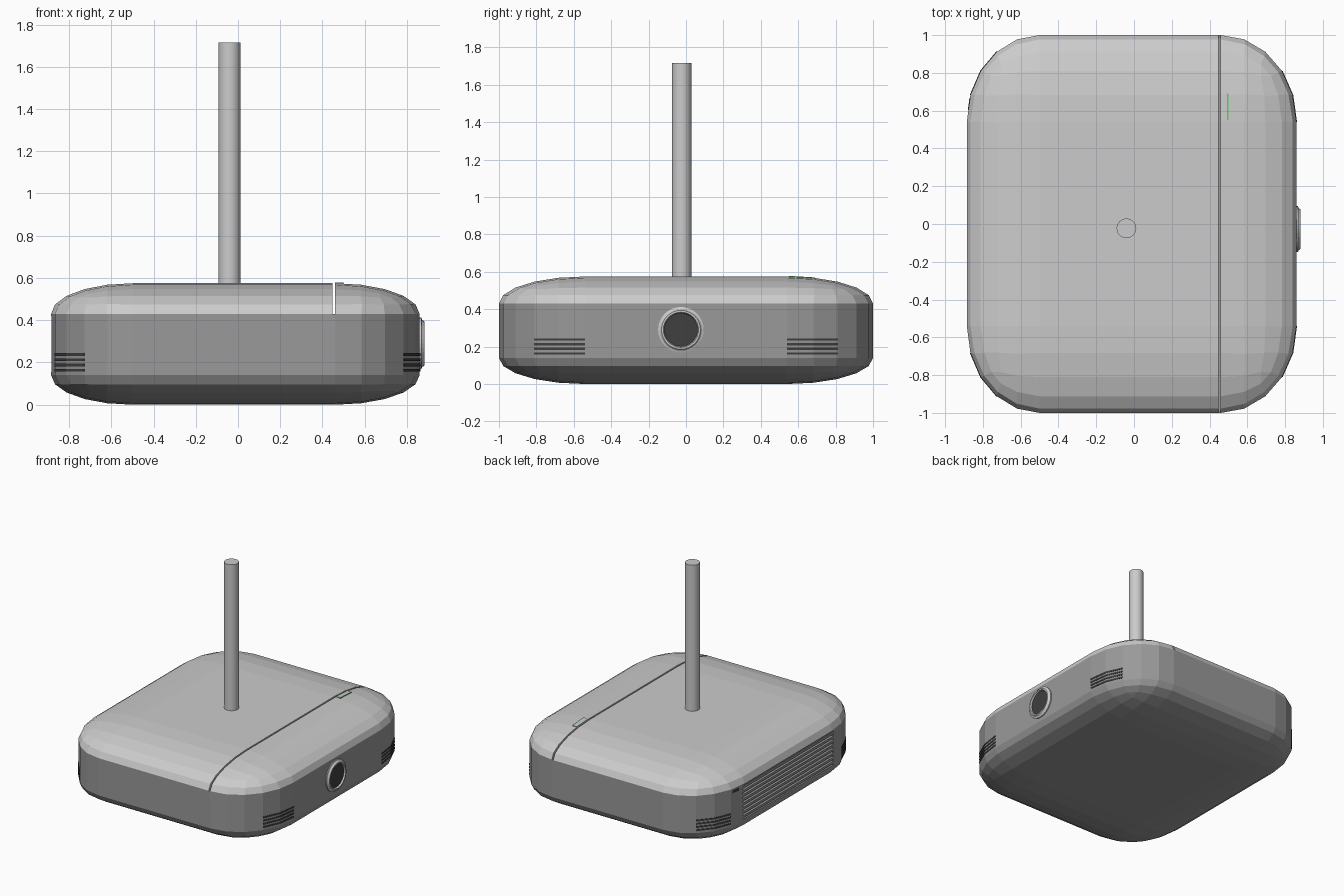
import bpy, bmesh, math
from mathutils import Vector

if "Cube" in bpy.data.objects:
    bpy.data.objects.remove(bpy.data.objects["Cube"])

# Inner (flat) extents and corner radii of the rounded case, as (negative side, positive side)
INNER = ((-0.50, 0.46), (-0.54, 0.54), (0.14, 0.43))
RADII = ((0.385, 0.40), (0.46, 0.46), (0.14, 0.145))
SEGS = 5


def material(name, rgb):
    m = bpy.data.materials.new(name)
    m.diffuse_color = (*rgb, 1)
    m.use_nodes = True
    m.node_tree.nodes["Principled BSDF"].inputs["Base Color"].default_value = m.diffuse_color
    return m


DARK = material("dark_grey", (0.32, 0.32, 0.32))
BLACK = material("black", (0.05, 0.05, 0.05))
GREEN = material("green", (0.1, 0.6, 0.15))


def finish(bm, name, mat=None):
    bmesh.ops.recalc_face_normals(bm, faces=bm.faces)
    me = bpy.data.meshes.new(name)
    bm.to_mesh(me)
    bm.free()
    ob = bpy.data.objects.new(name, me)
    bpy.context.collection.objects.link(ob)
    if mat:
        me.materials.append(mat)
    return ob


def rounded_case():
    bm = bmesh.new()
    bmesh.ops.create_cube(bm, size=4)
    bmesh.ops.bevel(bm, geom=bm.edges[:], offset=1, segments=SEGS,
                    profile=0.5, affect='EDGES')
    for v in bm.verts:
        for a in range(3):
            s = 1 if v.co[a] > 0 else 0
            out = max(0, abs(v.co[a]) - 1)
            v.co[a] = INNER[a][s] + out * RADII[a][s] * (1 if s else -1)
    return bm


def slice_off(bm, co, no, fill):
    """Remove everything on the side the normal points to."""
    bmesh.ops.bisect_plane(bm, geom=bm.verts[:] + bm.edges[:] + bm.faces[:], dist=1e-4,
                           plane_co=co, plane_no=no, clear_outer=True)
    if fill:
        bmesh.ops.holes_fill(bm, edges=[e for e in bm.edges if e.is_boundary], sides=0)


def box(name, lo, hi, mat=None):
    bm = bmesh.new()
    bmesh.ops.create_cube(bm, size=1)
    for v in bm.verts:
        v.co = Vector([lo[a] if v.co[a] < 0 else hi[a] for a in range(3)])
    return finish(bm, name, mat)


def corner_point(k, sx, sy, lift):
    """Point on the faceted plan corner; k counts facets from the side face."""
    def vert(i):
        t = i * math.pi / 2 / SEGS
        ix, iy = int(sx > 0), int(sy > 0)
        return Vector((INNER[0][ix] + sx * (RADII[0][ix] + lift) * math.cos(t),
                       INNER[1][iy] + sy * (RADII[1][iy] + lift) * math.sin(t)))
    i = math.floor(k)
    return vert(i).lerp(vert(i + 1), k - i)


def corner_strips(name, ks, sx, sy, heights, thick):
    bm = bmesh.new()
    for z in heights:
        cols = []
        for k in ks:
            o = corner_point(k, sx, sy, 0.003)
            n = corner_point(k, sx, sy, -0.01)
            cols.append([bm.verts.new((p.x, p.y, z + d)) for p, d in
                         ((o, -thick / 2), (o, thick / 2), (n, thick / 2), (n, -thick / 2))])
        for a, b in zip(cols, cols[1:]):
            for j in range(4):
                bm.faces.new((a[j], a[(j + 1) % 4], b[(j + 1) % 4], b[j]))
        bm.faces.new(cols[0])
        bm.faces.new(cols[-1])
    return finish(bm, name, BLACK)


def lathe_x(name, profile, centre, mat=None, n=32):
    """Spin (radius, x) points round an axis along x."""
    bm = bmesh.new()
    rings = [[bm.verts.new((x, centre[0] + r * math.cos(2 * math.pi * i / n),
                            centre[1] + r * math.sin(2 * math.pi * i / n)))
              for i in range(n)] for r, x in profile]
    for a, b in zip(rings, rings[1:]):
        for i in range(n):
            bm.faces.new((a[i], a[(i + 1) % n], b[(i + 1) % n], b[i]))
    bm.faces.new(rings[0])
    bm.faces.new(rings[-1])
    return finish(bm, name, mat)


# Lower case with a recess for the side grille
bm = rounded_case()
slice_off(bm, (0, 0, 0.43), (0, 0, 1), True)
base = finish(bm, "lower_case", DARK)
cutter = box("grille_cutter", (-1, -0.56, 0.155), (-0.855, 0.56, 0.42))
cutter.hide_render = True
cutter.hide_viewport = True
cut = base.modifiers.new("recess", 'BOOLEAN')
cut.operation = 'DIFFERENCE'
cut.solver = 'EXACT'
cut.object = cutter

# Two top covers with a narrow groove between them
for name, x, side in (("main_cover", 0.447, 1), ("front_cover", 0.459, -1)):
    bm = rounded_case()
    slice_off(bm, (x, 0, 0), (side, 0, 0), True)
    slice_off(bm, (0, 0, 0.43), (0, 0, -1), False)
    finish(bm, name)

# Side grille slats
for i in range(8):
    z = 0.172 + i * 0.033
    box("grille_slat", (-0.882, -0.56, z - 0.009), (-0.85, 0.56, z + 0.009), DARK)

# Corner vents and the small port
SLOTS = [0.163 + 0.025 * i for i in range(4)]
for sy in (-1, 1):
    corner_strips("right_vent", (0, 1, 2), 1, sy, SLOTS, 0.013)
    corner_strips("left_vent", (1, 2, 3), -1, sy, SLOTS, 0.013)
corner_strips("side_port", (0.45, 0.9), -1, 1, [0.405], 0.018)

# Lens ring and glass
LENS = (-0.027, 0.29)
lathe_x("lens_ring", [(0.122, 0.84), (0.122, 0.868), (0.112, 0.872), (0.104, 0.882),
                      (0.094, 0.882), (0.089, 0.868)], LENS)
lathe_x("lens_glass", [(0.089, 0.86), (0.089, 0.871)], LENS, BLACK)

# Status button with a green edge, following the slope of the cover
for name, x0, x1, mat in (("status_button", 0.459, 0.493, None),
                          ("status_light", 0.493, 0.499, GREEN)):
    ob = box(name, (x0, -0.07, -0.01), (x1, 0.07, 0.003), mat)
    ob.location = (0, 0.62, 0.571)
    ob.rotation_euler.x = -0.06

# Ceiling rod
bpy.ops.mesh.primitive_cylinder_add(vertices=32, radius=0.052, depth=1.155,
                                    location=(-0.04, -0.023, 1.1375))
bpy.context.object.name = "mount_rod"
bpy.ops.object.shade_smooth_by_angle()
